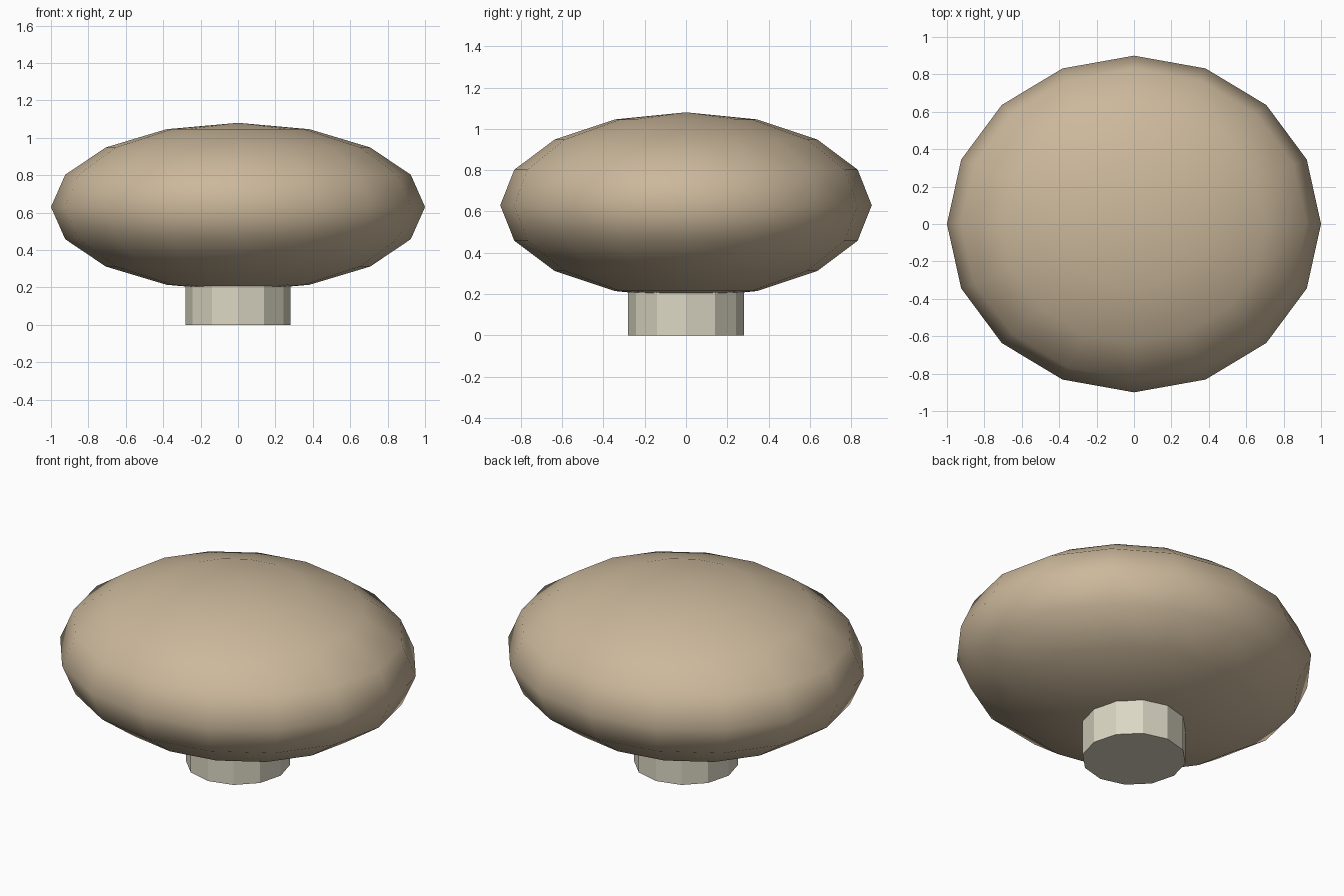
import bpy

if "Cube" in bpy.data.objects:
    bpy.data.objects.remove(bpy.data.objects["Cube"])


def colour(obj, name, rgb):
    mat = bpy.data.materials.new(name)
    mat.diffuse_color = (*rgb, 1)
    mat.use_nodes = True
    mat.node_tree.nodes["Principled BSDF"].inputs["Base Color"].default_value = mat.diffuse_color
    obj.data.materials.append(mat)


# Flattened smooth cushion
bpy.ops.mesh.primitive_uv_sphere_add(segments=16, ring_count=8, radius=1, location=(0, 0, 0.63))
cushion = bpy.context.object
cushion.name = "cushion"
cushion.scale = (1, 0.9, 0.45)
bpy.ops.object.transform_apply(location=False, rotation=False, scale=True)
bpy.ops.object.shade_smooth()
colour(cushion, "tan", (0.60, 0.48, 0.33))

# Short twelve-sided stem, tucked into the underside
STEM_HEIGHT = 0.22
bpy.ops.mesh.primitive_cylinder_add(vertices=12, radius=0.28, depth=STEM_HEIGHT,
                                    location=(0, 0, STEM_HEIGHT / 2))
stem = bpy.context.object
stem.name = "stem"
colour(stem, "pale_cream", (0.71, 0.68, 0.55))
